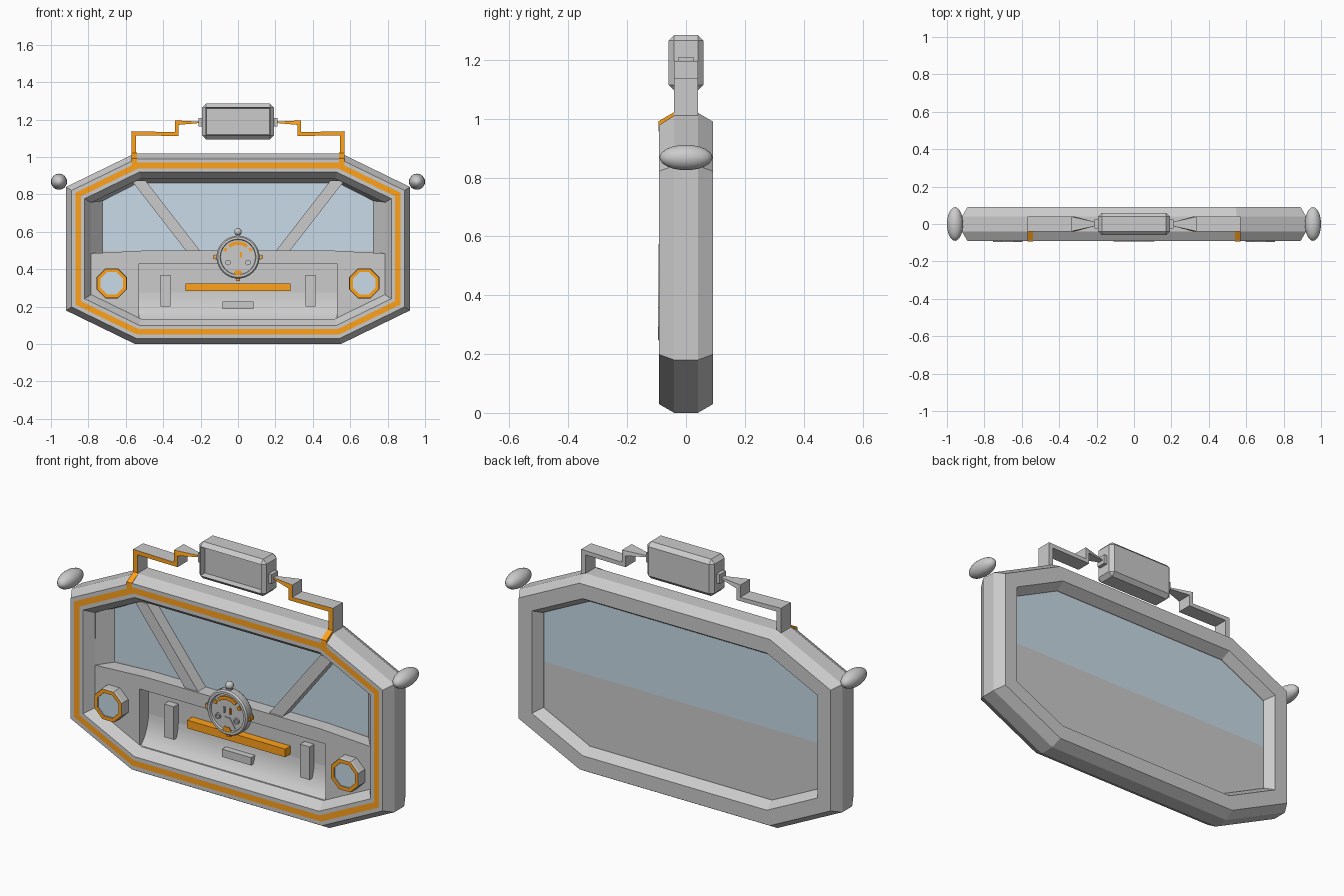
import bpy, bmesh, math
from mathutils import Vector, Matrix

if "Cube" in bpy.data.objects:
    bpy.data.objects.remove(bpy.data.objects["Cube"])


def material(name, rgb):
    m = bpy.data.materials.new(name)
    m.diffuse_color = (*rgb, 1)
    m.use_nodes = True
    m.node_tree.nodes["Principled BSDF"].inputs["Base Color"].default_value = m.diffuse_color
    return m


GREY = material("grey", (0.8, 0.8, 0.8))
ORANGE = material("orange", (1.0, 0.36, 0.01))
GLASS = material("glass", (0.58, 0.71, 0.8))
MATS = [GREY, ORANGE, GLASS]


def finish(name, bm, smooth=False):
    bmesh.ops.recalc_face_normals(bm, faces=bm.faces)
    me = bpy.data.meshes.new(name)
    bm.to_mesh(me)
    bm.free()
    for m in MATS:
        me.materials.append(m)
    ob = bpy.data.objects.new(name, me)
    bpy.context.collection.objects.link(ob)
    if smooth:
        bpy.ops.object.select_all(action='DESELECT')
        ob.select_set(True)
        bpy.context.view_layer.objects.active = ob
        bpy.ops.object.shade_smooth_by_angle(angle=math.radians(40))
    return ob


def loft(name, rings, loop=False, caps=True, mats=None, smooth=False):
    """Skin closed rings of 3D points; mats(i, j) gives the material of each quad."""
    bm = bmesh.new()
    vs = [[bm.verts.new(p) for p in r] for r in rings]
    n = len(rings[0])
    for i in range(len(vs) if loop else len(vs) - 1):
        a, b = vs[i], vs[(i + 1) % len(vs)]
        for j in range(n):
            f = bm.faces.new((a[j], a[(j + 1) % n], b[(j + 1) % n], b[j]))
            f.material_index = mats(i, j) if mats else 0
    if caps and not loop:
        for r in (vs[0], vs[-1]):
            bm.faces.new(r).material_index = mats(0, 0) if mats else 0
    return finish(name, bm, smooth)


def prism(name, pts, a0, a1, mat=0, axis='y', smooth=False):
    """Extrude an (x, z) outline along y, or a (y, z) outline along x."""
    put = (lambda p, a: (p[0], a, p[1])) if axis == 'y' else (lambda p, a: (a, p[0], p[1]))
    return loft(name, [[put(p, a) for p in pts] for a in (a0, a1)], mats=lambda i, j: mat, smooth=smooth)


def box(name, x0, x1, z0, z1, y0, y1, mat=0):
    return prism(name, [(x0, z0), (x1, z0), (x1, z1), (x0, z1)], y0, y1, mat)


def circle(x, z, r, n, turn=0.0):
    return [(x + r * math.cos(turn + math.tau * k / n), z + r * math.sin(turn + math.tau * k / n))
            for k in range(n)]


def arc(x, z, r0, r1, d0, d1, n=8):
    ang = [math.radians(d0 + (d1 - d0) * k / n) for k in range(n + 1)]
    return ([(x + r1 * math.cos(a), z + r1 * math.sin(a)) for a in ang]
            + [(x + r0 * math.cos(a), z + r0 * math.sin(a)) for a in reversed(ang)])


def inset(pts, d):
    out = []
    for k, p in enumerate(pts):
        p = Vector(p)
        e1 = (p - Vector(pts[k - 1])).normalized()
        e2 = (Vector(pts[(k + 1) % len(pts)]) - p).normalized()
        n1, n2 = Vector((-e1.y, e1.x)), Vector((-e2.y, e2.x))
        out.append(tuple(p + (n1 + n2) * d / (1 + n1.dot(n2))))
    return out


def ellipsoid(name, loc, size, u=20, v=12):
    bm = bmesh.new()
    bmesh.ops.create_uvsphere(bm, u_segments=u, v_segments=v, radius=1,
                              matrix=Matrix.Translation(loc) @ Matrix.Diagonal((*size, 1)))
    return finish(name, bm, True)


def turned(name, x, z, section, n, turn=0.0, mats=None, smooth=False):
    """Stack of circles (radius, y) facing the front."""
    return loft(name, [[(px, y, pz) for px, pz in circle(x, z, r, n, turn)] for r, y in section],
                mats=mats, smooth=smooth)


# Octagonal outer frame with an orange stripe on the front
OCT = [(0.55, 1.02), (-0.55, 1.02), (-0.92, 0.84), (-0.92, 0.18),
       (-0.55, 0), (0.55, 0), (0.92, 0.18), (0.92, 0.84)]
SECTION = [(0, -0.04), (0.03, -0.092), (0.05, -0.092), (0.08, -0.092), (0.10, -0.092),
           (0.135, -0.045), (0.135, 0.045), (0.105, 0.092), (0.03, 0.092), (0, 0.04)]
loft("frame", [[(x, y, z) for x, z in inset(OCT, d)] for d, y in SECTION], loop=True,
     mats=lambda i, j: 1 if i == 2 else 0)

# Back panel: windscreen above, plain wall below
INNER = inset(OCT, 0.13)
SILL = 0.5
prism("windscreen", [(0.79, SILL), *[INNER[k] for k in (7, 0, 1, 2)], (-0.79, SILL)], 0.028, 0.038, 2)
prism("back_panel", [(-0.79, SILL), *INNER[3:7], (0.79, SILL)], 0.028, 0.038)

# Sloped window surround
front = [(-0.785, 0.48), *[INNER[k] for k in (2, 1, 0, 7)], (0.785, 0.48)]
glass = [(-0.725, 0.48), (-0.725, 0.765), (-0.535, 0.862), (0.535, 0.862), (0.725, 0.765), (0.725, 0.48)]
loft("window_surround",
     [[(f[0], -0.045, f[1]), (g[0], 0.028, g[1]), (f[0], 0.028, f[1])] for f, g in zip(front, glass)])

# Dashboard plate with a central recess open at the bottom
prism("dashboard", [(-0.785, 0.485), (-0.5, 0.5), (0.5, 0.5), (0.785, 0.485), (0.785, 0.24),
                    (0.53, 0.125), (0.53, 0.43), (-0.53, 0.43), (-0.53, 0.125), (-0.785, 0.24)],
      -0.045, 0.03)
prism("recess_ramp", [(0.03, 0.30), (0.026, 0.25), (0.016, 0.21), (0.0, 0.175), (-0.02, 0.148),
                      (-0.045, 0.128), (0.03, 0.128)], -0.53, 0.53, axis='x', smooth=True)
box("orange_bar", -0.28, 0.28, 0.283, 0.325, -0.015, 0.03, 1)
box("lower_tab", -0.083, 0.083, 0.187, 0.227, -0.012, 0.03)

for s, side in ((-1, "left"), (1, "right")):
    # Slanted pillars and recess switches
    prism(side + "_pillar", [(s * 0.57, 0.875), (s * 0.495, 0.875), (s * 0.2, 0.495), (s * 0.275, 0.495)],
          -0.035, 0.03)
    box(side + "_switch", s * 0.36, s * 0.415, 0.2, 0.37, -0.01, 0.03)

    # Octagonal lamps
    turned(side + "_lamp", s * 0.675, 0.325,
           [(0.087, -0.04), (0.087, -0.085), (0.084, -0.096), (0.064, -0.096), (0.064, -0.085)], 8,
           math.pi / 8, mats=lambda i, j: 1 if i == 2 else 0)
    prism(side + "_lamp_glass", circle(s * 0.675, 0.325, 0.065, 8, math.pi / 8), -0.089, -0.08, 2)

    # Side ellipsoids on the shoulders
    ellipsoid(side + "_shoulder_knob", (s * 0.957, 0, 0.868), (0.043, 0.09, 0.043))

    # Stepped roof arm, orange on the front, tapering to the box
    outer = [(0.57, 0.99), (0.57, 1.138), (0.338, 1.133), (0.338, 1.196), (0.205, 1.189)]
    inner = [(0.545, 0.99), (0.545, 1.115), (0.317, 1.113), (0.317, 1.172), (0.205, 1.182)]
    rings = []
    for o, i, w in zip(outer, inner, (0.04, 0.04, 0.04, 0.04, 0.01)):
        rings.append([(s * o[0], -w, o[1]), (s * i[0], -w, i[1]), (s * i[0], w, i[1]), (s * o[0], w, o[1])])
    arm = loft(side + "_roof_arm", rings, mats=lambda i, j: 1 if j == 0 and i < 4 else 0)
    arm.data.polygons[-1].material_index = arm.data.polygons[-2].material_index = 0
    prism(side + "_arm_stripe", [(-0.094, 0.955), (-0.094, 0.991), (-0.039, 1.023), (-0.039, 0.99)],
          s * 0.54, s * 0.57, 1, axis='x')
    box(side + "_box_connector", s * 0.18, s * 0.21, 1.162, 1.21, -0.025, 0.025)

    # Small parts on the dial
    box(side + "_dial_bar", s * 0.012, s * 0.021, 0.462, 0.492, -0.092, -0.08, 1 if s > 0 else 0)
    turned(side + "_dial_button", s * 0.053, 0.436, [(0.015, -0.08), (0.015, -0.093), (0.009, -0.093),
                                                     (0.009, -0.086)], 12)
    prism(side + "_dial_mark", arc(0, 0.465, 0.07, 0.086, 90 - s * 66, 90 - s * 52, 2), -0.091, -0.08, 1)
    box(side + "_dial_pin_base", s * 0.105, s * 0.12, 0.45, 0.48, -0.085, -0.055)
    box(side + "_dial_pin", s * 0.12, s * 0.13, 0.455, 0.475, -0.082, -0.06, 1)

# Round central dial with a raised rim
turned("dial", 0, 0.465, [(0.108, -0.04), (0.115, -0.05), (0.115, -0.086), (0.108, -0.094),
                          (0.096, -0.094), (0.093, -0.084)], 32, smooth=True)
prism("dial_arc", arc(0, 0.465, 0.066, 0.084, 50, 130), -0.091, -0.08, 1)
prism("dial_fan", arc(0, 0.465, 0.025, 0.085, 238, 302), -0.089, -0.08)
prism("dial_fan_tip", [(-0.025, 0.37), (0.025, 0.37), (0.016, 0.393), (-0.016, 0.393)], -0.093, -0.08, 1)
box("dial_bottom_pin", -0.01, 0.01, 0.338, 0.352, -0.08, -0.06, 1)
box("dial_neck", -0.012, 0.012, 0.572, 0.59, -0.08, -0.056)
ellipsoid("dial_knob", (0, -0.068, 0.6), (0.02, 0.02, 0.02), 16, 10)

# Roof box: bevelled block with a recessed front
bm = bmesh.new()
bmesh.ops.create_cube(bm, size=1, matrix=Matrix.Translation((0, 0, 1.19)) @ Matrix.Diagonal((0.384, 0.12, 0.19, 1)))
bmesh.ops.bevel(bm, geom=bm.edges[:], offset=0.02, segments=1, affect='EDGES')
face = min(bm.faces, key=lambda f: f.calc_center_median().y)
bmesh.ops.inset_region(bm, faces=[face], thickness=0.006)
bmesh.ops.translate(bm, verts=face.verts[:], vec=(0, 0.03, 0))
finish("roof_box", bm)
